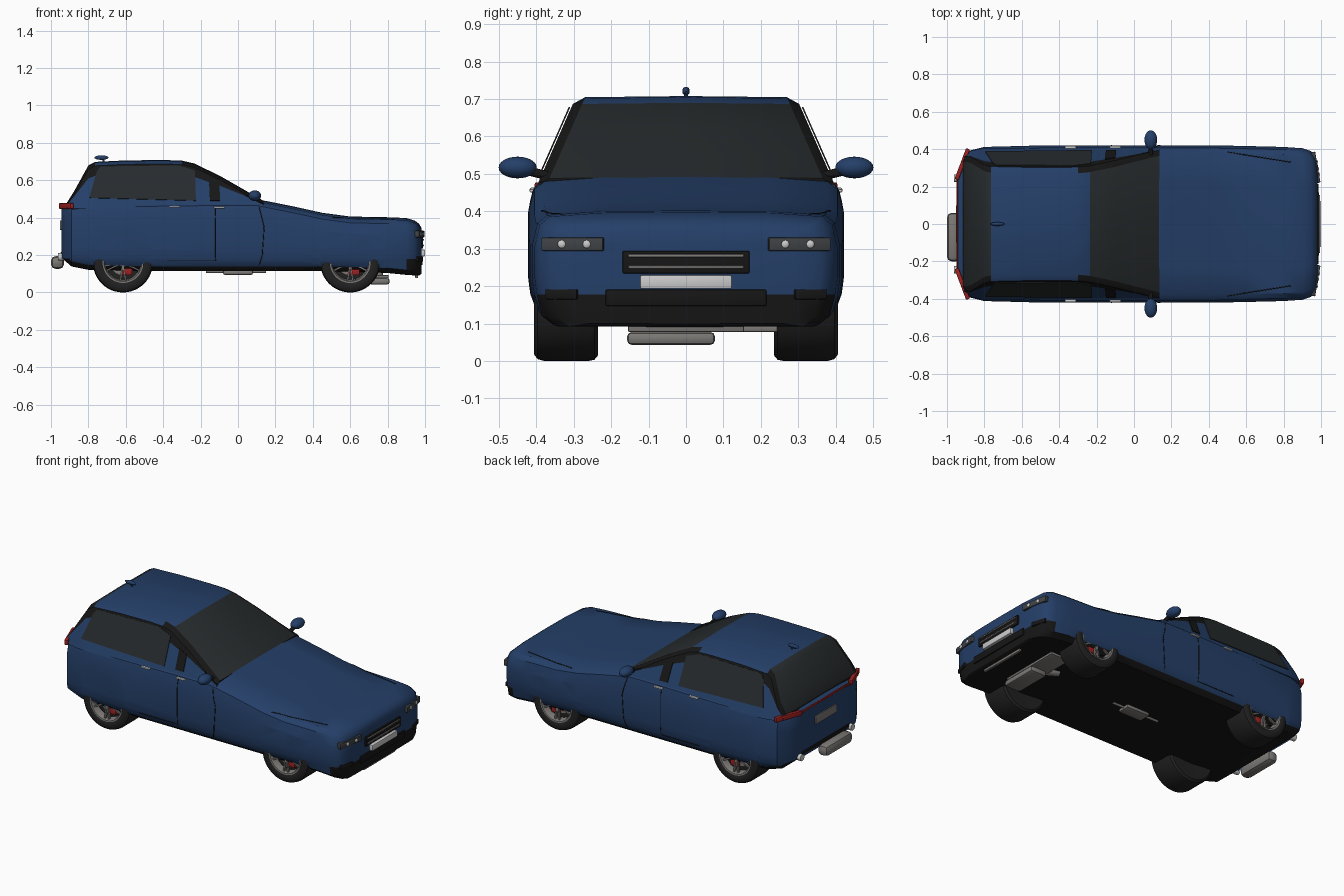
import bpy, bmesh, math
from mathutils import Vector, Matrix
from mathutils.bvhtree import BVHTree

if "Cube" in bpy.data.objects:
    bpy.data.objects.remove(bpy.data.objects["Cube"])


def material(name, r, g, b):
    m = bpy.data.materials.new(name)
    m.diffuse_color = (r, g, b, 1)
    m.use_nodes = True
    m.node_tree.nodes["Principled BSDF"].inputs["Base Color"].default_value = m.diffuse_color
    return m


BLUE = material("blue_paint", .018, .05, .14)
BLACK = material("black_trim", .008, .008, .008)
GLASS = material("dark_glass", .02, .024, .026)
TYRE = material("tyre_rubber", .015, .015, .016)
RED = material("red", .35, .015, .015)
SILVER = material("silver", .55, .55, .55)
METAL = material("grey_metal", .2, .19, .18)
DARK = material("dark_grey", .05, .055, .06)


def finish(name, bm, mats, smooth=True):
    bmesh.ops.recalc_face_normals(bm, faces=bm.faces)
    me = bpy.data.meshes.new(name)
    bm.to_mesh(me)
    bm.free()
    for m in mats:
        me.materials.append(m)
    ob = bpy.data.objects.new(name, me)
    bpy.context.collection.objects.link(ob)
    if smooth:
        smooth_object(ob)
    return ob


def smooth_object(ob):
    bpy.ops.object.select_all(action='DESELECT')
    ob.select_set(True)
    bpy.context.view_layer.objects.active = ob
    bpy.ops.object.shade_smooth_by_angle(angle=math.radians(35))


def box(name, c, d, mat, rot=0, bevel=.004):
    bm = bmesh.new()
    bmesh.ops.create_cube(bm, size=1, matrix=Matrix.Diagonal((*d, 1)))
    if bevel:
        bmesh.ops.bevel(bm, geom=bm.edges[:], offset=bevel, segments=2, affect='EDGES', profile=.5)
    bm.transform(Matrix.Translation(c) @ Matrix.Rotation(rot, 4, 'Z'))
    return finish(name, bm, [mat])


def ball(name, c, r, mat):
    bm = bmesh.new()
    bmesh.ops.create_uvsphere(bm, u_segments=24, v_segments=12, radius=1)
    bm.transform(Matrix.Translation(c) @ Matrix.Diagonal((*r, 1)))
    return finish(name, bm, [mat])


def rod(name, a, b, r, mat, seg=24):
    a, b = Vector(a), Vector(b)
    bm = bmesh.new()
    bmesh.ops.create_cone(bm, cap_ends=True, segments=seg, radius1=r, radius2=r, depth=(b - a).length)
    bm.transform(Matrix.Translation((a + b) / 2) @ (b - a).to_track_quat('Z', 'Y').to_matrix().to_4x4())
    return finish(name, bm, [mat])


def lathe(name, profile, x, z, side, mat):
    """Spin (radius, y) pairs about a sideways axis."""
    bm = bmesh.new()
    vs = [bm.verts.new((x + r, y * side, z)) for r, y in profile]
    es = [bm.edges.new(p) for p in zip(vs, vs[1:])]
    bmesh.ops.spin(bm, geom=vs + es, cent=(x, 0, z), axis=(0, 1, 0), angle=math.tau, steps=48)
    bmesh.ops.remove_doubles(bm, verts=bm.verts, dist=1e-5)
    return finish(name, bm, [mat])


def loft(name, sections, mats, pick):
    """Skin mirrored half sections (top centre to bottom centre) along x."""
    bm = bmesh.new()
    n = len(sections[0][1])
    rings = [[bm.verts.new((x, -y, z)) for y, z in h] + [bm.verts.new((x, y, z)) for y, z in h[-2:0:-1]]
             for x, h in sections]
    m = 2 * n - 2
    for i, (a, b) in enumerate(zip(rings, rings[1:])):
        for j in range(m):
            f = bm.faces.new((a[j], a[(j + 1) % m], b[(j + 1) % m], b[j]))
            f.material_index = pick(min(j, m - 1 - j), (sections[i][0] + sections[i + 1][0]) / 2)
    for (x, _), r in ((sections[0], rings[0]), (sections[-1], rings[-1])):
        for i in range(n - 1):
            q = list(dict.fromkeys((r[i], r[i + 1], r[(m - i - 1) % m], r[(m - i) % m])))
            bm.faces.new(q).material_index = pick(i, x)
    bmesh.ops.recalc_face_normals(bm, faces=bm.faces)
    tree = BVHTree.FromBMesh(bm)
    return finish(name, bm, mats, False), tree


# Lower body: x, half width, top, bottom
stations = [(-.945, .25, .455, .19), (-.925, .33, .462, .17), (-.89, .39, .472, .14), (-.8, .412, .485, .122),
            (-.5, .42, .49, .115), (-.1, .42, .495, .115), (.1, .42, .494, .115), (.16, .42, .483, .115),
            (.3, .42, .455, .115), (.45, .42, .422, .115), (.6, .417, .402, .112), (.8, .412, .398, .105),
            (.9, .405, .394, .095), (.945, .39, .38, .092), (.968, .36, .363, .092), (.98, .3, .343, .1)]
body, tree = loft("body_shell", [(x, [(0, t + .004), (.55 * w, t + .002), (.9 * w, t - .008), (.965 * w, t - .03),
                                      (w, t - .09), (w, .225), (.985 * w, .175 + b * .03), (.95 * w, b + .025),
                                      (.87 * w, b), (0, b - .001)]) for x, w, t, b in stations],
                  [BLUE, BLACK], lambda k, x: int(k >= 7 or (k >= 6 and x > .9)))
WHEELS = (-.615, .6)
for x in WHEELS:
    cutter = rod("wheel_arch_cutter", (x, -.6, .156), (x, .6, .156), .168, BLUE, 64)
    cutter.hide_render = True
    mod = body.modifiers.new("arch", 'BOOLEAN')
    mod.operation, mod.solver, mod.object = 'DIFFERENCE', 'EXACT', cutter
    bpy.context.view_layer.objects.active = body
    bpy.ops.object.modifier_apply(modifier=mod.name)
    bpy.data.objects.remove(cutter)
smooth_object(body)


# Cabin: x, roof height, width factor
def half(z):
    return .398 - (z - .47) * .44


cabin = [(-.915, .476, .9), (-.875, .54, .96), (-.8, .676, 1), (-.765, .695, 1), (-.6, .703, 1), (-.4, .705, 1),
         (-.3, .702, 1), (-.235, .687, 1), (-.1, .622, 1), (.04, .542, 1), (.135, .488, 1)]
cab, _ = loft("cabin", [(x, [(0, t + .003), (s * (half(t) - .025), t), (s * half(t - .018), t - .018),
                             (s * half(.455 + (t - .455) * .7), .455 + (t - .455) * .7),
                             (s * half(.45), .45), (0, .449)]) for x, t, s in cabin],
              [BLUE, BLACK, GLASS],
              lambda k, x: (2 if x > -.24 or x < -.78 else 0) if k == 0 else
              1 if k in (1, 2) and (x > -.3 or x < -.78 or k == 2) else 0)
smooth_object(cab)

# Side windows and door posts follow the sloping cabin sides
for s in (-1, 1):
    for name, pts, mat in (("side_window", [(-.795, .505), (-.755, .645), (-.735, .672), (-.32, .678), (-.23, .65),
                                            (-.225, .49)], GLASS),
                           ("door_post", [(-.15, .49), (-.155, .6), (-.1, .58), (-.095, .49)], BLACK)):
        bm = bmesh.new()
        bm.faces.new([bm.verts.new((x, s * (half(z) + .003), z)) for x, z in pts])
        ob = finish(name, bm, [mat], False)
        ob.modifiers.new("thick", 'SOLIDIFY').thickness = .004


# Panel seams projected on to the body
def seam(name, starts, direction):
    cu = bpy.data.curves.new(name, 'CURVE')
    cu.dimensions, cu.bevel_depth, cu.bevel_resolution = '3D', .0025, 1
    fine = [Vector(a).lerp(Vector(b), i / 8) for a, b in zip(starts, starts[1:]) for i in range(9)]
    hits = [h for h in (tree.ray_cast(p, Vector(direction))[0] for p in fine) if h]
    sp = cu.splines.new('POLY')
    sp.points.add(len(hits) - 1)
    for p, h in zip(sp.points, hits):
        p.co = (*h, 1)
    cu.materials.append(BLACK)
    bpy.context.collection.objects.link(bpy.data.objects.new(name, cu))


for s in (-1, 1):
    seam("door_seam", [(-.12, s, .46), (-.12, s, .17), (-.38, s, .17)], (0, -s, 0))
    seam("front_door_seam", [(.11, s, .47), (.14, s, .35), (.13, s, .2), (.115, s, .15)], (0, -s, 0))
    seam("bonnet_seam", [(.5, s * .385, 1), (.84, s * .33, 1)], (0, 0, -1))
    # Mirrors and handles
    ball("wing_mirror", (.09, s * .45, .517), (.034, .051, .029), BLUE)
    rod("mirror_arm", (.09, s * .37, .495), (.09, s * .43, .51), .012, BLACK)
    for x, z in ((-.34, .458), (-.1, .455)):
        box("door_handle", (x, s * .41, z), (.06, .016, .01), SILVER)
    # Lamps
    a = s * .17
    box("headlight", (.968, s * .302, .312), (.03, .168, .036), DARK, a)
    for y, x in ((.265, .988), (.332, .977)):
        ball("headlight_bulb", (x, s * y, .312), (.006, .011, .011), SILVER)
    box("fog_light", (.962, s * .33, .178), (.03, .09, .027), BLACK, s * .3)
    box("tail_light", (-.918, s * .32, .462), (.022, .175, .03), RED, -s * .36)
    rod("exhaust_tip", (-.9, s * .245, .19), (-.962, s * .245, .19), .02, SILVER)

# Wheels
for x in WHEELS:
    for s in (-1, 1):
        z = .16
        lathe("tyre", [(0, .25), (.1, .235), (.145, .235), (.157, .245), (.16, .26), (.16, .38), (.155, .397),
                       (.143, .406), (.118, .407), (.106, .4), (.1, .35), (0, .35)], x, z, s, TYRE)
        lathe("rim", [(.092, .36), (.096, .395), (.101, .403), (.109, .404), (.107, .398), (.1, .36)], x, z, s, METAL)
        rod("brake_disc", (x, s * .345, z), (x, s * .362, z), .07, METAL, 32)
        rod("hub", (x, s * .35, z), (x, s * .397, z), .022, METAL)
        box("brake_caliper", (x + .022, s * .368, z - .05), (.055, .022, .036), RED)
        bm = bmesh.new()
        for i in range(5):
            for k in (-.14, .14):
                ang = math.tau * i / 5 + math.pi / 2 + k
                bmesh.ops.create_cube(bm, size=1, matrix=Matrix.Translation((x, s * .388, z))
                                      @ Matrix.Rotation(ang, 4, 'Y')
                                      @ Matrix.Translation((.057, 0, 0)) @ Matrix.Diagonal((.086, .014, .009, 1)))
        finish("wheel_spokes", bm, [METAL], False)
    rod("axle", (x, -.25, .16), (x, .25, .16), .014, METAL)

# Front end
box("grille", (.978, 0, .264), (.022, .34, .06), BLACK)
for z in (.251, .281):
    box("grille_bar", (.988, 0, z), (.014, .31, .009), METAL)
box("front_chrome_panel", (.988, 0, .211), (.024, .245, .036), SILVER)
box("lower_intake", (.975, 0, .169), (.024, .43, .044), BLACK)
box("front_plate", (.955, 0, .104), (.016, .31, .054), METAL)

# Rear end
box("tail_light_strip", (-.946, 0, .46), (.008, .5, .012), RED, 0, .002)
box("rear_plate", (-.947, 0, .36), (.01, .2, .05), METAL, 0, .002)
box("rear_bumper_strip", (-.935, 0, .205), (.03, .46, .02), BLACK)
box("rear_silencer", (-.965, -.07, .16), (.07, .26, .068), METAL, 0, .025)

# Roof aerial
ball("roof_aerial", (-.73, 0, .721), (.038, .01, .012), BLUE)
rod("aerial_stem", (-.72, 0, .69), (-.72, 0, .72), .005, BLUE)

# Underbody exhaust
box("front_silencer", (.755, -.04, .06), (.11, .235, .034), METAL, 0, .012)
box("front_exhaust_plate", (.74, .05, .085), (.13, .39, .016), METAL)
rod("front_silencer_mount", (.755, -.04, .07), (.755, -.04, .12), .02, METAL)
rod("front_exhaust_pipe", (.6, .06, .11), (.72, .04, .085), .02, METAL)
box("centre_silencer", (0, 0, .106), (.16, .08, .024), METAL, 0, .01)
rod("centre_pipe", (-.17, 0, .112), (.15, 0, .112), .008, METAL)
rod("rear_pipe", (-.8, 0, .15), (-.44, 0, .15), .012, METAL)
